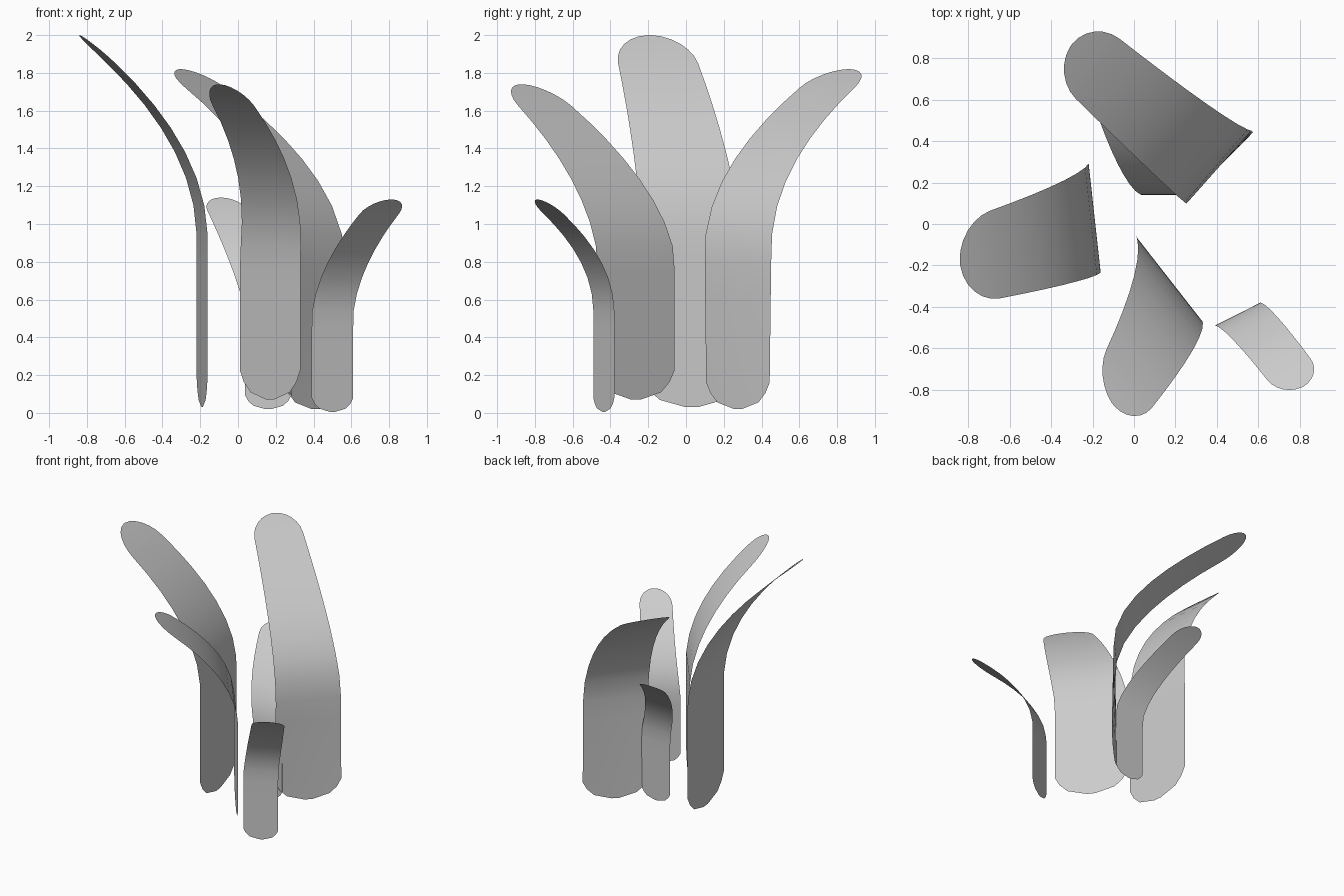
import bpy, bmesh, math
from mathutils import Vector

if "Cube" in bpy.data.objects:
    bpy.data.objects.remove(bpy.data.objects["Cube"])

# Each leaf: foot x, y, bend direction (degrees), foot height, tip height,
# outward reach, sideways drift, half width at foot and tip, twist
LEAVES = {
    "tall_left_leaf": (-0.19, 0.03, 186.3, 0.03, 2.0, 0.67, -0.15, 0.265, 0.20, 0),
    "back_leaf": (0.41, 0.275, 135, 0.02, 1.82, 0.92, -0.09, 0.235, 0.17, 0.17),
    "front_leaf": (0.17, -0.265, 218, 0.07, 1.74, 0.587, -0.31, 0.26, 0.16, 0),
    "small_right_leaf": (0.5, -0.435, 296.8, 0.005, 1.13, 0.455, -0.12, 0.123, 0.115, 0),
    "small_back_leaf": (0.16, 0.14, 90, 0.02, 1.14, 0.44, -0.25, 0.122, 0.105, 0),
}
STRAIGHT = 0.45   # lower share of the height that stands upright
STEPS = 40


def make_leaf(name, x, y, angle, z0, z1, reach, drift, foot_w, tip_w, twist):
    a = math.radians(angle)
    out = Vector((math.cos(a), math.sin(a), 0))
    side = Vector((out.y, -out.x, 0))

    # Centre line: upright, then a parabolic bend outwards
    def spine(h):
        g = max(0, (h - STRAIGHT) / (1 - STRAIGHT))
        p = Vector((x, y, z0 + (z1 - z0) * h)) + out * reach * g ** 2 + side * drift * g ** 1.3
        return p, foot_w + (tip_w - foot_w) * g ** 1.5

    points = [spine(i / STEPS)[0] for i in range(STEPS + 1)]
    dist = [0.0]
    for p, q in zip(points, points[1:]):
        dist.append(dist[-1] + (q - p).length)
    length = dist[-1]

    def at(s):
        i = max(j for j in range(STEPS) if dist[j] <= s)
        return spine((i + (s - dist[i]) / (dist[i + 1] - dist[i])) / STEPS)

    # Rows along the leaf: blunt foot, body, round tip
    foot_cap, tip_cap = 0.6 * foot_w, 1.15 * tip_w
    body = length - tip_cap - foot_cap
    rows = [(0, 0.12), (0.25 * foot_cap, 0.65), (0.6 * foot_cap, 0.87)]
    rows += [(foot_cap + body * i / 12, 1) for i in range(13)]
    for i in range(1, 7):
        t = math.radians(14.5 * i)
        rows.append((length - tip_cap + tip_cap * math.sin(t), math.cos(t)))

    bm = bmesh.new()
    prev = None
    for s, f in rows:
        centre, half = at(s)
        yaw = twist * s / length
        across = side * math.cos(yaw) + out * math.sin(yaw)
        cur = [bm.verts.new(centre + across * half * f * (u / 2 - 1)) for u in range(5)]
        if prev:
            for i in range(4):
                bm.faces.new((prev[i], prev[i + 1], cur[i + 1], cur[i])).smooth = True
        prev = cur
    mesh = bpy.data.meshes.new(name)
    bm.to_mesh(mesh)
    bm.free()
    bpy.context.collection.objects.link(bpy.data.objects.new(name, mesh))


for leaf_name, spec in LEAVES.items():
    make_leaf(leaf_name, *spec)
